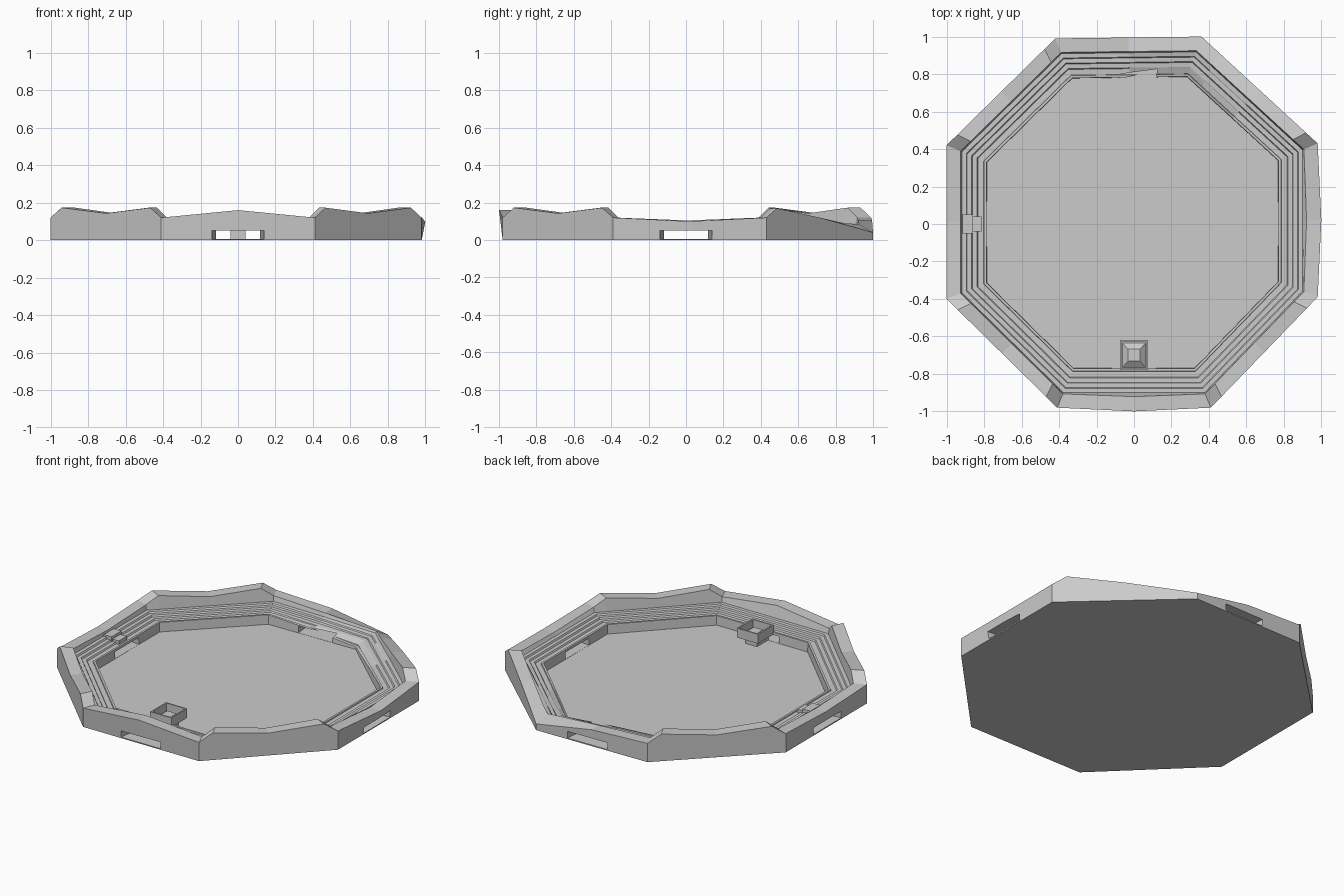
import bpy, bmesh, random
from math import pi
from mathutils import Vector, Matrix

if "Cube" in bpy.data.objects:
    bpy.data.objects.remove(bpy.data.objects["Cube"])

random.seed(4)
CORNERS = [(-.41, -.98), (.41, -.98), (.98, -.39), (.98, .43),
           (.36, 1.0), (-.42, .99), (-1, .42), (-1, -.40)]
FLOOR = .006


def new_object(name, bm):
    bmesh.ops.recalc_face_normals(bm, faces=bm.faces)
    me = bpy.data.meshes.new(name)
    bm.to_mesh(me)
    bm.free()
    ob = bpy.data.objects.new(name, me)
    bpy.context.collection.objects.link(ob)
    return ob


def box(name, lo, hi):
    bm = bmesh.new()
    size = [b - a for a, b in zip(lo, hi)]
    mid = [(a + b) / 2 for a, b in zip(lo, hi)]
    bmesh.ops.create_cube(bm, size=1, matrix=Matrix.Translation(mid) @ Matrix.Diagonal((*size, 1)))
    return new_object(name, bm)


def cut(ob, cutter):
    cutter.hide_render = True
    mod = ob.modifiers.new("cut", 'BOOLEAN')
    mod.operation, mod.object, mod.solver = 'DIFFERENCE', cutter, 'EXACT'
    bpy.context.view_layer.objects.active = ob
    bpy.ops.object.modifier_apply(modifier=mod.name)
    bpy.data.objects.remove(cutter)


# Stations round the wall: position, outer rim z, inner rim z, lean, collapse
MID_Z = {0: (.16, 1.02), 2: (.10, 1.02), 4: (.105, 1.0), 6: (.105, 1.0)}
stations = []
for i, c in enumerate(CORNERS):
    a, b = Vector(c), Vector(CORNERS[(i + 1) % 8])
    broken = 1 if i == 4 else 0
    stations.append((a, .04 if broken else .12, .085 if broken else .12, 1, broken))
    if i % 2 == 0:
        z, lean = MID_Z[i]
        stations.append((a.lerp(b, .5), z, z, lean, .4 if i == 4 else 0))
    elif i == 3:
        for t, zo, zi, w in ((.1, .17, .17, 0), (.5, .12, .125, .4), (.85, .065, .09, .9)):
            stations.append((a.lerp(b, t), zo, zi, 1, w))
    else:
        for t, z in ((.1, .173), (.5, .143), (.9, .173)):
            stations.append((a.lerp(b, t), z, z, 1, 0))

# Seating tiers profile: scale, height
TIERS = [(.918, .088), (.895, .088), (.89, .078), (.867, .078), (.862, .068), (.838, .068),
         (.833, .059), (.802, .059), (.80, .066), (.787, .066)]

bm = bmesh.new()
columns = []
for p, zo, zi, lean, w in stations:
    pts = [(1, 0), (lean, zo), (.925 * (1 + (lean - 1) * .8), zi)]
    for s, z in TIERS:
        rubble = .025 + (s - .787) / .131 * .05 + random.uniform(-.006, .006)
        pts.append((s, z + (rubble - z) * w))
    pts.append((.785, FLOOR))
    columns.append([bm.verts.new((p.x * s, p.y * s, z)) for s, z in pts])
n = len(columns)
for i in range(n):
    c, d = columns[i], columns[(i + 1) % n]
    for j in range(len(c) - 1):
        bm.faces.new((c[j], d[j], d[j + 1], c[j + 1]))
bm.faces.new([c[0] for c in columns])
bm.faces.new([c[-1] for c in columns])
arena = new_object("arena_bowl", bm)

# Four entrance tunnels, tapering inward
for k in range(4):
    cutter = box("tunnel_cutter", (-1, -1.1, FLOOR + .001), (1, -.72, .05))
    for v in cutter.data.vertices:
        v.co.x *= .15 if v.co.y < -1 else .113
    cutter.data.transform(Matrix.Rotation(k * pi / 2, 4, 'Z'))
    cut(arena, cutter)

# Raised viewing box by the front wall, hollow with an inner bench
viewing_box = box("viewing_box", (-.075, -.78, .05), (.075, -.62, .11))
hollow = box("hollow_cutter", (-.066, -.771, .06), (.066, -.629, .15))
cut(viewing_box, hollow)
bench = box("viewing_box_bench", (-.066, -.771, .055), (.066, -.629, .085))
for v in bench.data.vertices:
    if v.co.z > .07:
        v.co.x *= .5
        v.co.y = -.70 + (v.co.y + .70) * .45
box("viewing_box_support", (-.04, -.775, FLOOR - .002), (.04, -.66, .055))

# Small balcony on the left tiers
box("side_balcony", (-.915, -.05, .05), (-.86, .05, .10))
box("side_balcony_step", (-.87, -.04, .05), (-.815, .04, .082))
